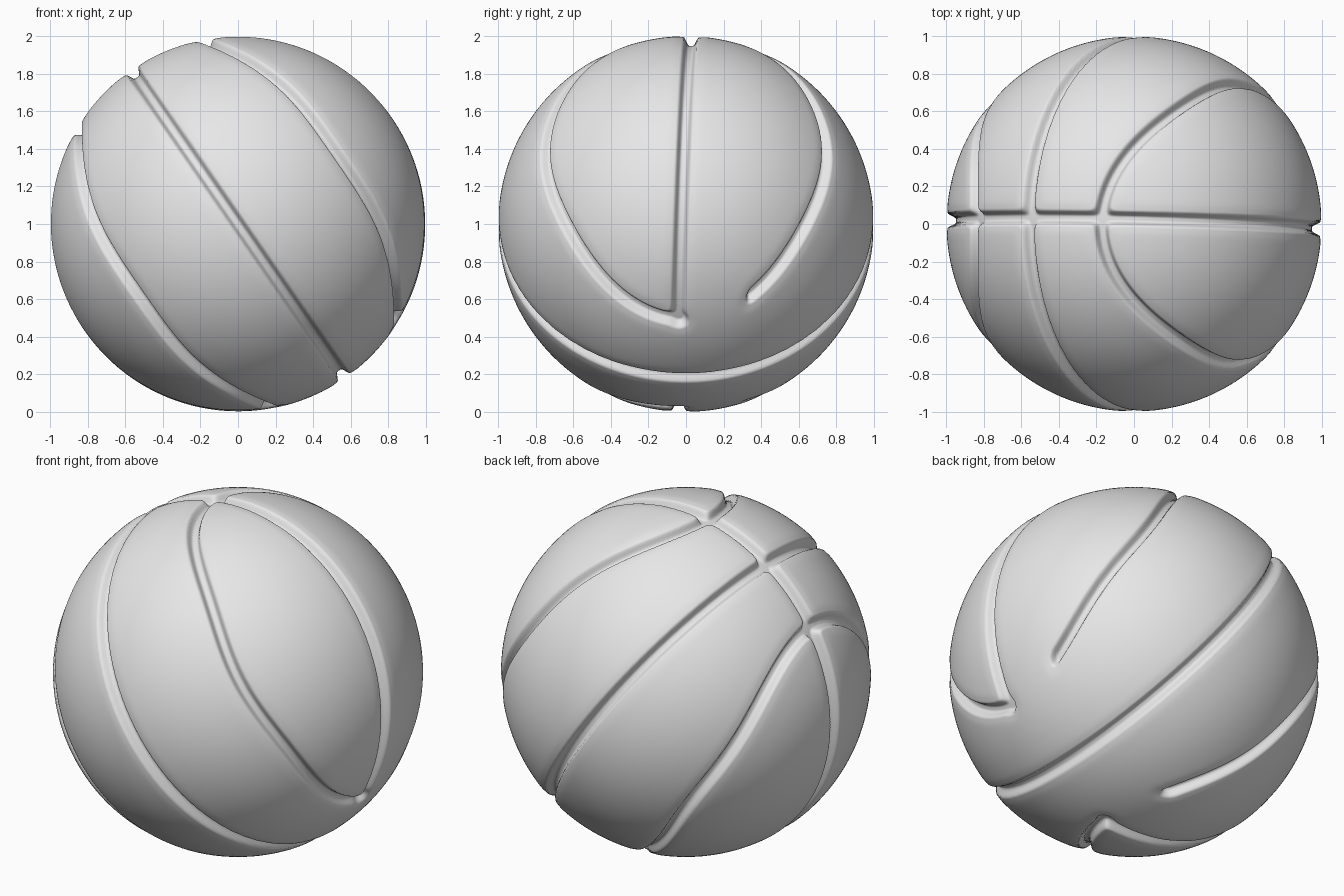
import bpy
import bmesh
from math import acos, asin, atan2, cos, sin, radians, hypot, log, exp
from mathutils import Vector

cube = bpy.data.objects.get("Cube")
if cube:
    bpy.data.objects.remove(cube, do_unlink=True)

# Tilted axis of the ball, and the direction across it in the upright plane
TILT = radians(34.6)
AXIS = Vector((cos(TILT), 0, sin(TILT)))
CROSS = Vector((-sin(TILT), 0, cos(TILT)))
DEPTH = 0.045
LOOP_END = cos(radians(65.5))


def smoothstep(low, high, value):
    t = min(max((value - low) / (high - low), 0), 1)
    return t * t * (3 - 2 * t)


def middle_seam(n, t, y):
    """Full circle halfway between the two loops."""
    return abs(asin(max(-1, min(1, n))))


def long_seam(n, t, y):
    """Upright seam over the top, stopping where it meets the loops below."""
    d = abs(y - 0.04 * t + 0.005)
    if t < 0 and abs(n) < LOOP_END:
        d = hypot(d, LOOP_END - abs(n))
    return d


def loop_seam(n, t, y):
    """Oval loop around each end of the axis, with one short break."""
    theta = acos(min(abs(n), 1))
    phi = atan2(y, t)
    path = radians(55.35 + 8.25 * cos(2 * phi) + 1.9 * cos(4 * phi))
    slope = -radians(16.5 * sin(2 * phi) + 7.6 * sin(4 * phi))
    d = abs(theta - path) / hypot(1, slope / max(sin(theta), 0.2))
    if t < 0 and -0.03 < y < 0.36:
        d = hypot(d, min(y + 0.03, 0.36 - y))
    return d


def seam_distance(p):
    """Distance to the nearest seam, blended so that crossings are rounded."""
    n, t, y = p.dot(AXIS), p.dot(CROSS), p.y
    seams = [f(n, t, y) for f in (middle_seam, long_seam, loop_seam)]
    near = min(seams)
    k = 0.014
    return near - k * log(sum(exp((near - d) / k) for d in seams))


# Sphere, refined in two passes along the seams
bm = bmesh.new()
bmesh.ops.create_icosphere(bm, subdivisions=6, radius=1)
for band in (0.11, 0.07):
    close = {v for v in bm.verts if seam_distance(v.co.normalized()) < band}
    edges = [e for e in bm.edges if e.verts[0] in close or e.verts[1] in close]
    bmesh.ops.subdivide_edges(bm, edges=edges, cuts=1, use_grid_fill=True)
    bmesh.ops.triangulate(bm, faces=bm.faces[:])
    for v in bm.verts:
        v.co.normalize()

# Press the grooves in, with slightly rounded panel edges
for v in bm.verts:
    d = seam_distance(v.co)
    groove = DEPTH * (1 - smoothstep(0.012, 0.042, d))
    lip = 0.006 * (1 - smoothstep(0.02, 0.09, d))
    v.co = v.co * (1 - groove - lip) + Vector((0, 0, 1))

mesh = bpy.data.meshes.new("ball")
bm.to_mesh(mesh)
bm.free()
for face in mesh.polygons:
    face.use_smooth = True

# Plain grey surface
grey = bpy.data.materials.new("light_grey")
grey.use_nodes = True
colour = (0.8, 0.8, 0.8, 1)
grey.diffuse_color = colour
grey.node_tree.nodes["Principled BSDF"].inputs["Base Color"].default_value = colour
mesh.materials.append(grey)

ball = bpy.data.objects.new("ball", mesh)
bpy.context.collection.objects.link(ball)
